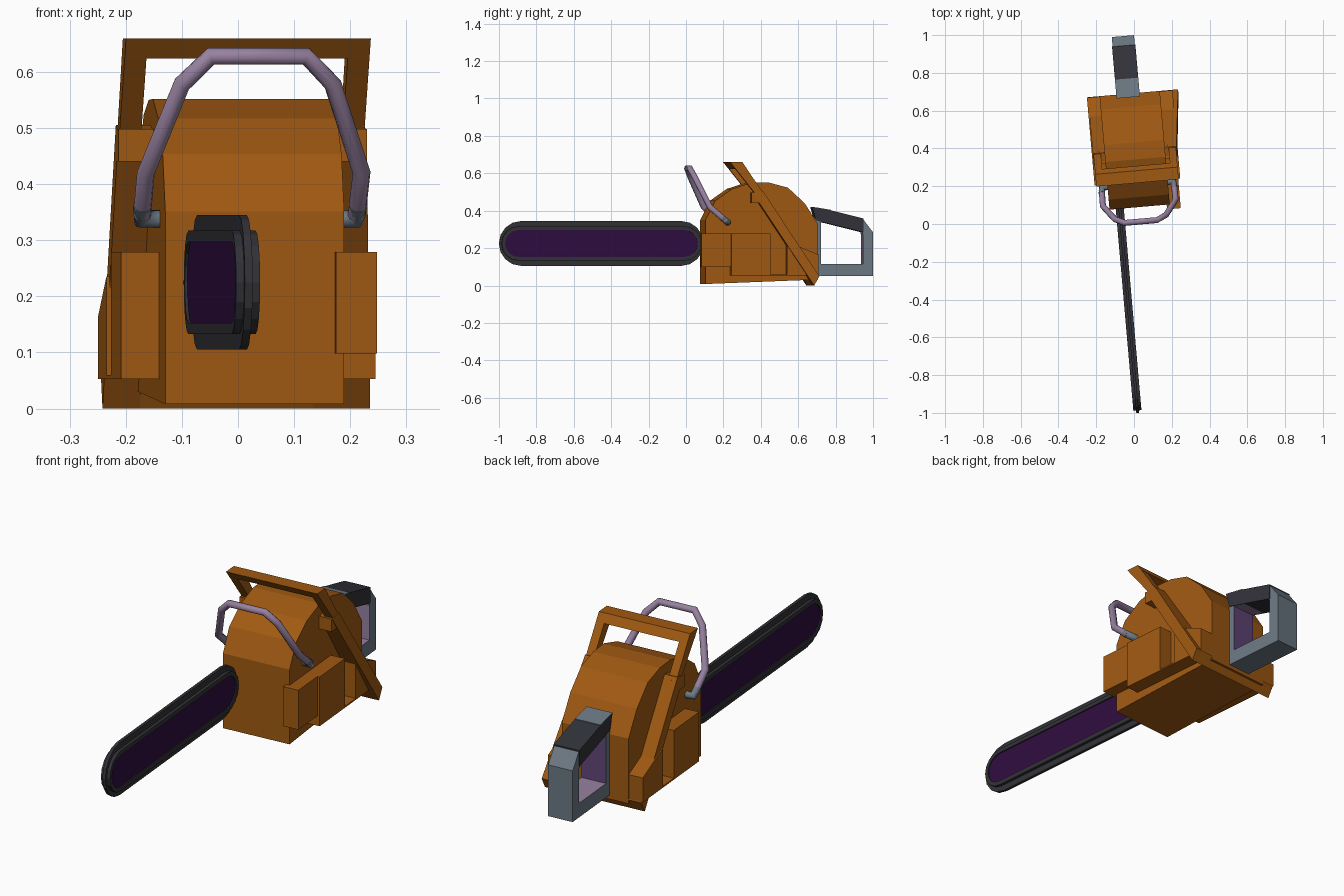
import bpy, bmesh, math
from mathutils import Matrix

if "Cube" in bpy.data.objects:
    bpy.data.objects.remove(bpy.data.objects["Cube"])

TURN = Matrix.Rotation(math.radians(5), 4, 'Z')   # whole saw is turned a little
MID = 0.0375                                      # centre line across the saw


def material(name, r, g, b):
    m = bpy.data.materials.new(name)
    m.diffuse_color = (r, g, b, 1)
    m.use_nodes = True
    m.node_tree.nodes["Principled BSDF"].inputs["Base Color"].default_value = m.diffuse_color
    return m


ORANGE = material("orange", 0.35, 0.10, 0.006)
PURPLE = material("dark_purple", 0.028, 0.004, 0.05)
RAIL = material("dark_grey", 0.032, 0.032, 0.038)
BLACK = material("grip_black", 0.032, 0.032, 0.042)
GREY = material("steel_grey", 0.15, 0.19, 0.23)
MAUVE = material("mauve", 0.31, 0.22, 0.35)
VIOLET = material("violet", 0.12, 0.06, 0.19)


def finish(name, bm, *mats):
    bmesh.ops.recalc_face_normals(bm, faces=bm.faces)
    bm.transform(TURN)
    me = bpy.data.meshes.new(name)
    bm.to_mesh(me)
    bm.free()
    for m in mats:
        me.materials.append(m)
    ob = bpy.data.objects.new(name, me)
    bpy.context.collection.objects.link(ob)
    return ob


def prism(name, profile, u0, u1, mat, tweak=None):
    """Side profile (y, z) extruded across from u0 to u1."""
    bm = bmesh.new()
    a = [bm.verts.new((u0, y, z)) for y, z in profile]
    b = [bm.verts.new((u1, y, z)) for y, z in profile]
    bm.faces.new(a)
    bm.faces.new(b)
    n = len(a)
    for i in range(n):
        j = (i + 1) % n
        bm.faces.new((a[i], a[j], b[j], b[i]))
    if tweak:
        for v in bm.verts:
            tweak(v)
    return finish(name, bm, mat)


def frame(name, outer, inner, u0, u1, mats, inner_index=lambda i: 0):
    """Side profile with a matching hole, extruded across."""
    bm = bmesh.new()
    o0, o1, i0, i1 = [[bm.verts.new((u, y, z)) for y, z in loop]
                      for loop in (outer, inner) for u in (u0, u1)]
    n = len(outer)
    for i in range(n):
        j = (i + 1) % n
        bm.faces.new((o0[i], o0[j], o1[j], o1[i]))
        bm.faces.new((o0[i], o0[j], i0[j], i0[i]))
        bm.faces.new((o1[i], o1[j], i1[j], i1[i]))
        f = bm.faces.new((i0[i], i0[j], i1[j], i1[i]))
        f.material_index = inner_index(i)
    return finish(name, bm, *mats)


def rect(y0, y1, z0, z1):
    return [(y0, z0), (y1, z0), (y1, z1), (y0, z1)]


def stadium(y0, y1, r, zc=0.225, n=9):
    pts = []
    for c, start in ((y0, 90), (y1, 270)):
        for k in range(n):
            a = math.radians(start + 180 * k / (n - 1))
            pts.append((c + r * math.cos(a), zc + r * math.sin(a)))
    return pts


def tube(name, pts, r, mat):
    cu = bpy.data.curves.new(name, 'CURVE')
    cu.dimensions = '3D'
    cu.bevel_depth = r
    cu.bevel_resolution = 3
    cu.use_fill_caps = True
    sp = cu.splines.new('POLY')
    sp.points.add(len(pts) - 1)
    for p, co in zip(sp.points, pts):
        p.co = (*co, 1)
    cu.transform(TURN)
    cu.materials.append(mat)
    ob = bpy.data.objects.new(name, cu)
    bpy.context.collection.objects.link(ob)


# Rounded engine body
prism("engine_body", [(0.087, 0.008), (0.087, 0.351), (0.14, 0.454), (0.23, 0.517),
                      (0.34, 0.552), (0.43, 0.55), (0.53, 0.523), (0.62, 0.44),
                      (0.69, 0.33), (0.69, 0.032)], MID - 0.16, MID + 0.16, ORANGE)

# Side covers, mirrored about the centre line
for s, side in ((-1, "left"), (1, "right")):
    inner, outer = MID + s * 0.155, MID + s * 0.2275
    prism(side + "_side_cover", rect(0.22, 0.43, 0.053, 0.279), inner, outer, ORANGE)
    prism(side + "_rear_cover", [(0.52, 0.053), (0.688, 0.053), (0.688, 0.165), (0.52, 0.235)],
          inner, outer, ORANGE)
    prism(side + "_ledge", rect(0.42, 0.53, 0.053, 0.06), inner, outer, ORANGE)

    # Sloping guard legs: wide below, narrow above
    def flare(v, s=s):
        if s > 0 and v.co.z < 0.1 and v.co.x > 0.23:
            v.co.x += 0.035
    prism(side + "_guard_lower_leg", [(0.335, 0.495), (0.39, 0.505), (0.69, 0.05), (0.662, 0.0)],
          inner, MID + s * 0.222, ORANGE, flare)
    prism(side + "_guard_bracket", [(0.33, 0.44), (0.33, 0.498), (0.40, 0.49), (0.42, 0.44)],
          inner, MID + s * 0.222, ORANGE)
    prism(side + "_guard_upper_leg", [(0.215, 0.66), (0.28, 0.66), (0.395, 0.49), (0.35, 0.49)],
          MID + s * 0.18, MID + s * 0.219, ORANGE)

# Small front cover, only on the right
prism("front_cover", rect(0.062, 0.225, 0.098, 0.279), 0.181, 0.254, ORANGE)
# Guard crossbars
prism("guard_top_bar", [(0.215, 0.66), (0.28, 0.66), (0.305, 0.624), (0.243, 0.624)],
      MID - 0.219, MID + 0.219, ORANGE)
prism("guard_bottom_bar", [(0.64, 0.04), (0.69, 0.05), (0.662, 0.0)],
      MID - 0.16, MID + 0.16, ORANGE)

# Cutting bar: chain, raised rail on both faces, purple plate
BAR = -0.068
prism("chain", stadium(-0.878, -0.02, 0.12), BAR - 0.007, BAR + 0.007, RAIL)
frame("bar_rail", stadium(-0.893, -0.005, 0.092), stadium(-0.895, -0.005, 0.072),
      BAR - 0.0215, BAR + 0.0215, [RAIL])
prism("bar_plate", stadium(-0.895, -0.005, 0.0725), BAR - 0.0165, BAR + 0.0165, PURPLE)

# Front tube handle with steel ends
half = [(0.085, 0.010, 0.628), (0.135, 0.033, 0.578), (0.193, 0.108, 0.42), (0.192, 0.195, 0.345)]
path = [(MID - a, y, z) for a, y, z in reversed(half)] + [(MID + a, y, z) for a, y, z in half]
tube("front_handle", path, 0.016, MAUVE)
for s, side in ((-1, "left"), (1, "right")):
    tube(side + "_handle_end", [(MID + s * 0.193, 0.175, 0.362), (MID + s * 0.192, 0.205, 0.338),
                                (MID + s * 0.15, 0.207, 0.338)], 0.017, GREY)

# Rear handle loop: violet front wall, mauve inner faces
H = 0.028
frame("rear_handle",
      [(0.685, 0.05), (0.996, 0.05), (0.996, 0.285), (0.945, 0.352), (0.685, 0.41)],
      [(0.718, 0.115), (0.942, 0.115), (0.942, 0.27), (0.938, 0.288), (0.718, 0.34)],
      H - 0.059, H + 0.059, [GREY, MAUVE, VIOLET], lambda i: 2 if i == 4 else 1)
prism("grip", [(0.67, 0.418), (0.77, 0.402), (0.945, 0.358), (0.945, 0.284), (0.69, 0.348)],
      H - 0.062, H + 0.062, BLACK)
prism("grip_front_plate", [(0.67, 0.416), (0.77, 0.400), (0.77, 0.405), (0.67, 0.421)],
      H - 0.062, H + 0.062, GREY)
